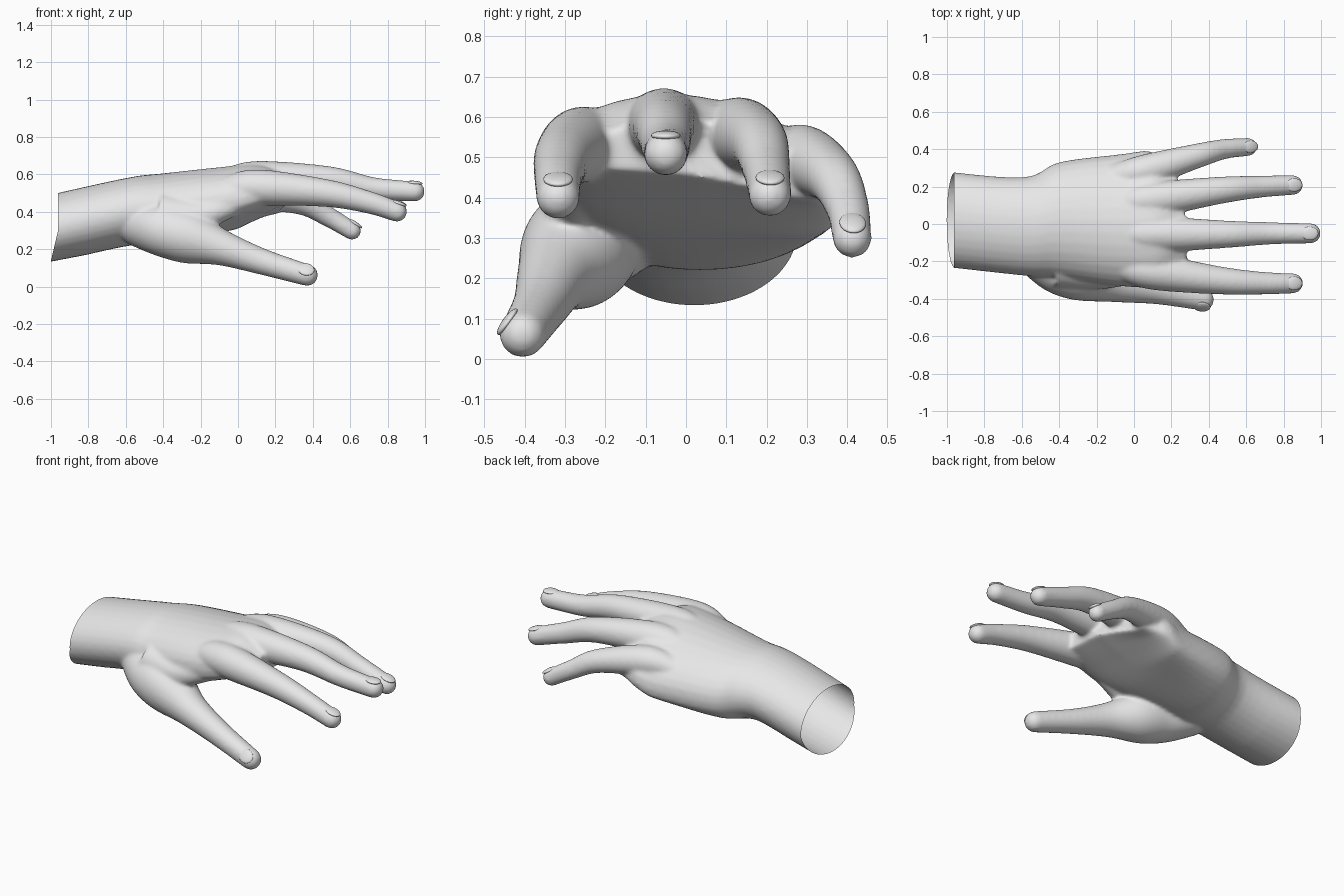
import bpy, bmesh, math
from mathutils import Vector, Matrix

cube = bpy.data.objects.get("Cube")
if cube:
    bpy.data.objects.remove(cube)

skin = bpy.data.materials.new("light_grey")
skin.use_nodes = True
grey = (.8, .8, .8, 1)
skin.diffuse_color = grey
skin.node_tree.nodes["Principled BSDF"].inputs["Base Color"].default_value = grey

SIDES = 32
ANGLES = [math.tau * i / SIDES for i in range(SIDES)]
UP = Vector((0, 0, 1))


def clamp(value):
    return min(1, max(0, value))


def loft(bm, rings):
    """Join rings of points into a closed tube."""
    loops = [[bm.verts.new(point) for point in ring] for ring in rings]
    for first, second in zip(loops, loops[1:]):
        for i in range(SIDES):
            bm.faces.new((first[i - 1], first[i], second[i], second[i - 1]))
    bm.faces.new(loops[0][::-1])
    bm.faces.new(loops[-1])


def spline(points, steps=8):
    """Smooth curve through points with any number of components."""
    pts = [Vector(p) for p in points]
    pts = [2 * pts[0] - pts[1]] + pts + [2 * pts[-1] - pts[-2]]
    curve = []
    for before, start, end, after in zip(pts, pts[1:], pts[2:], pts[3:]):
        leave, arrive = (end - before) / 2, (after - start) / 2
        for k in range(steps):
            t = k / steps
            ease = t * t * (3 - 2 * t)
            curve.append(start.lerp(end, ease) + leave * t * (1 - t) ** 2
                         - arrive * t * t * (1 - t))
    return curve + [pts[-2]]


def frame(direction, up):
    side = up.cross(direction).normalized()
    return side, direction.cross(side).normalized()


def digit(bm, points, up=UP):
    """Tube along x, y, z, radius points with a rounded tip."""
    path = spline(points)
    rings = []

    def add_ring(centre, radius, direction):
        side, top = frame(direction, up)
        rings.append([centre + radius * (side * math.cos(a) + top * math.sin(a))
                      for a in ANGLES])

    for i, point in enumerate(path):
        ahead, behind = path[min(i + 1, len(path) - 1)], path[max(i - 1, 0)]
        direction = (ahead - behind).xyz.normalized()
        add_ring(point.xyz, point.w, direction)
    end, radius = point.xyz, point.w
    for k in range(1, 8):
        a = k * math.pi / 16
        add_ring(end + direction * radius * math.sin(a), radius * math.cos(a), direction)
    loft(bm, rings)
    return end, radius, direction, up


def add_object(name, bm):
    mesh = bpy.data.meshes.new(name)
    bm.to_mesh(mesh)
    bm.free()
    obj = bpy.data.objects.new(name, mesh)
    bpy.context.collection.objects.link(obj)
    return obj


def finish(obj):
    obj.data.materials.clear()
    obj.data.materials.append(skin)
    for face in obj.data.polygons:
        face.use_smooth = True
        face.material_index = 0


# Wrist and palm: x, then lowest and highest y, lowest and highest z
sections = [
    (-1.1, -.22, .29, .1, .47),
    (-.6, -.275, .25, .215, .58),
    (-.4, -.29, .33, .225, .605),
    (-.1, -.33, .37, .3, .635),
    (.12, -.335, .39, .385, .65),
    (.28, -.26, .34, .45, .59),
]
bm = bmesh.new()
rings = []
for x, y_low, y_high, z_low, z_high in spline(sections):
    arch = clamp((x + .6) / .6)      # the palm arches and tilts towards the knuckles
    slant = .07 * clamp(x * 5)       # the web line runs back to the little finger
    ring = []
    for a in ANGLES:
        c, s = math.cos(a), math.sin(a)
        bulge = math.copysign(abs(s) ** (1 - .2 * arch), s)
        ring.append((x - slant * max(0, c),
                     (y_low + y_high + c * (y_high - y_low)) / 2,
                     (z_low + z_high + bulge * (z_high - z_low)) / 2
                     - arch * (.065 * c * c + .045 * c)))
    rings.append(ring)
loft(bm, rings)

# Fingers: thickness, then knuckle, two joints and tip
TAPER = (.07, .096, .074, .06, .054)
fingers = {
    "index": (1, (.1, -.255, .53), (.47, -.303, .5), (.7, -.317, .45), (.85, -.317, .4)),
    "middle": (1, (.1, -.055, .575), (.48, -.055, .57), (.72, -.05, .525), (.945, -.05, .508)),
    "ring": (.98, (.1, .13, .555), (.46, .18, .535), (.68, .2, .465), (.85, .208, .405)),
    "little": (.9, (.06, .285, .495), (.33, .362, .452), (.48, .4, .375), (.61, .412, .298)),
}
tips = {}
for name, (size, *joints) in fingers.items():
    x, y, z = joints[0]
    joints.insert(0, (x - .18, y * .88, z - .02))
    tips[name] = digit(bm, [(*p, r * size) for p, r in zip(joints, TAPER)])

# Thumb from the heel of the palm, and the web beside it
tips["thumb"] = digit(bm, [
    (-.55, -.14, .34, .12), (-.4, -.235, .3, .14), (-.25, -.275, .26, .14),
    (-.08, -.325, .205, .095), (.13, -.36, .133, .07), (.37, -.405, .061, .058),
], Vector((0, -.8, .6)))
digit(bm, [(-.4, -.22, .38, .12), (-.2, -.27, .38, .08), (-.04, -.27, .43, .06)])

# Fuse into one smooth skin
bmesh.ops.recalc_face_normals(bm, faces=bm.faces)
hand = add_object("hand", bm)
fuse = hand.modifiers.new("fuse", 'REMESH')
fuse.mode = 'VOXEL'
fuse.voxel_size = .01
soften = hand.modifiers.new("soften", 'SMOOTH')
soften.iterations = 12
graph = bpy.context.evaluated_depsgraph_get()
fused = bpy.data.meshes.new_from_object(hand.evaluated_get(graph))
hand.modifiers.clear()
hand.data = fused

# Open wrist, its lower lip reaching back
bm = bmesh.new()
bm.from_mesh(fused)
bmesh.ops.bisect_plane(bm, geom=bm.verts[:] + bm.edges[:] + bm.faces[:],
                       plane_co=(-.962, 0, 0), plane_no=(-1, 0, 0), clear_outer=True)
for v in bm.verts:
    v.co.x -= .04 * clamp((-.8 - v.co.x) / .16) * clamp((.3 - v.co.z) / .17)
bm.to_mesh(fused)
bm.free()
finish(hand)

# Nails sunk into the top of each tip
for name, (end, radius, direction, up) in tips.items():
    side, top = frame(direction, up)
    place = Matrix((direction, side, top)).transposed().to_4x4()
    place.translation = end - direction * .008 + top * radius * .84
    bm = bmesh.new()
    bmesh.ops.create_uvsphere(bm, u_segments=24, v_segments=12, radius=1,
                              matrix=place @ Matrix.Diagonal((.046, radius * .68, .012, 1)))
    finish(add_object(name + "_nail", bm))
